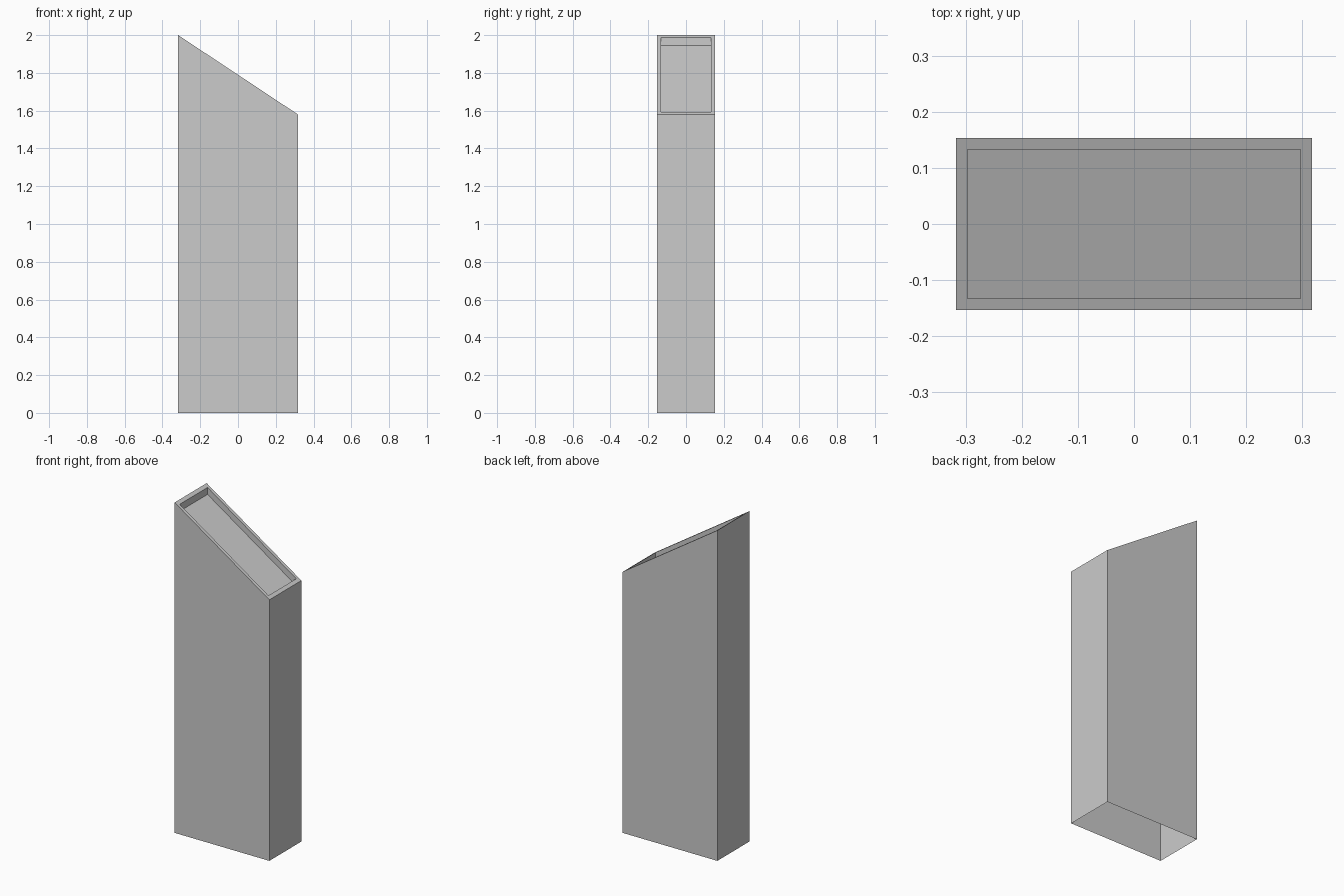
import bpy
import bmesh

cube = bpy.data.objects.get("Cube")
if cube:
    bpy.data.objects.remove(cube, do_unlink=True)

HALF_X, HALF_Y = 0.317, 0.153
HIGH, LOW = 2.0, 1.58
RIM, DEPTH = 0.02, 0.042


def slope(x):
    """Height of the slanted top at x."""
    return LOW + (HIGH - LOW) * (HALF_X - x) / (2 * HALF_X)


def ring(bm, inset, height):
    """Rectangle of vertices, its height given by a function of x."""
    hx, hy = HALF_X - inset, HALF_Y - inset
    corners = [(-hx, -hy), (hx, -hy), (hx, hy), (-hx, hy)]
    return [bm.verts.new((x, y, height(x))) for x, y in corners]


grey = bpy.data.materials.new("plain grey")
grey.use_nodes = True
colour = (0.6, 0.6, 0.6, 1)
grey.diffuse_color = colour
grey.node_tree.nodes["Principled BSDF"].inputs["Base Color"].default_value = colour

# Outer walls, slanted rim and recess walls; the underside stays open
bm = bmesh.new()
rings = [
    ring(bm, 0, lambda x: 0),
    ring(bm, 0, slope),
    ring(bm, RIM, slope),
    ring(bm, RIM, lambda x: slope(x) - DEPTH),
]
for a, b in zip(rings, rings[1:]):
    for i in range(4):
        j = (i + 1) % 4
        bm.faces.new((a[i], a[j], b[j], b[i]))

# Recessed slanted panel
bm.faces.new(rings[-1])

mesh = bpy.data.meshes.new("slanted_column")
bm.to_mesh(mesh)
bm.free()
mesh.materials.append(grey)
column = bpy.data.objects.new("slanted_column", mesh)
bpy.context.collection.objects.link(column)
